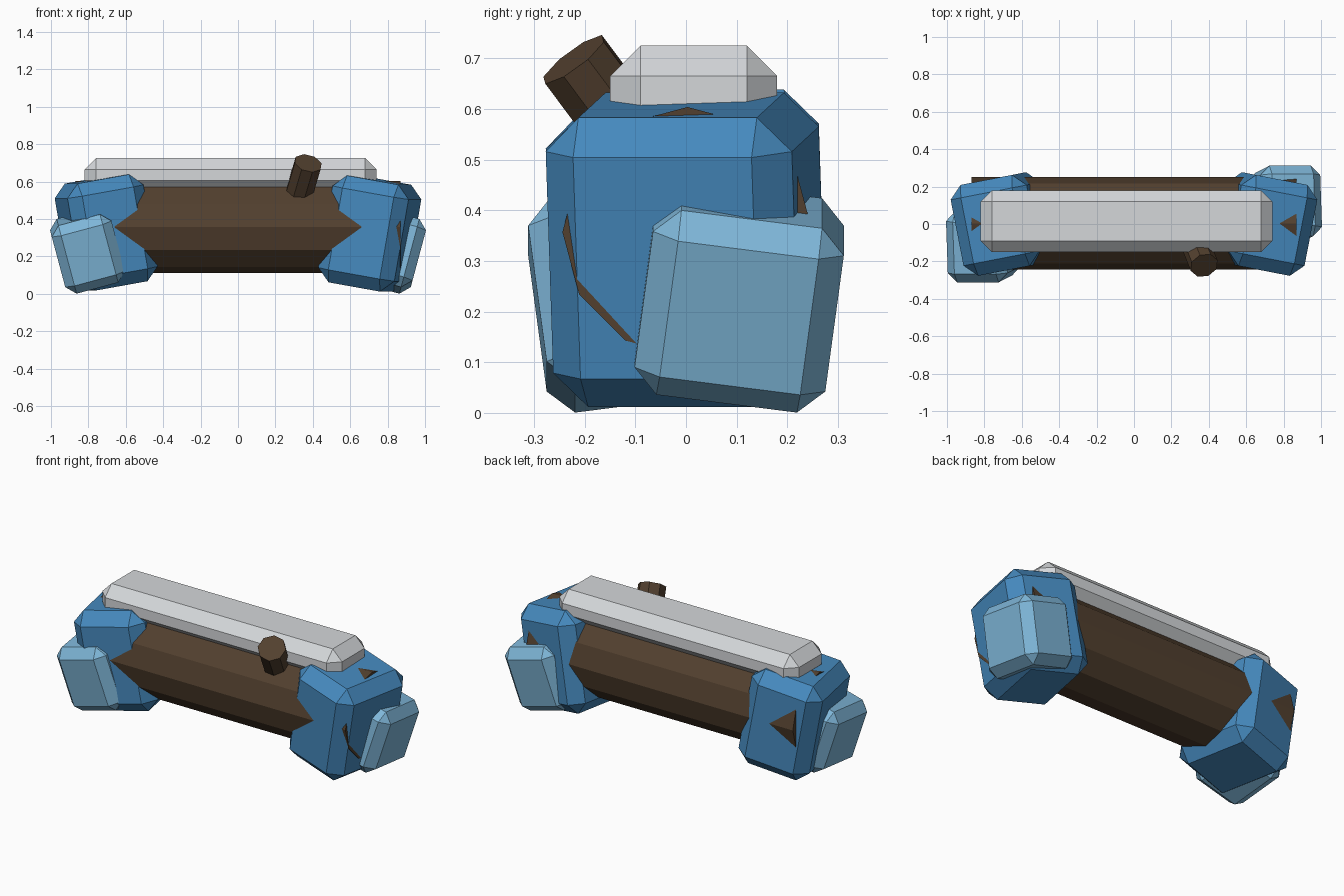
import bpy, bmesh
from math import radians
from mathutils import Vector, Matrix, Euler

if "Cube" in bpy.data.objects:
    bpy.data.objects.remove(bpy.data.objects["Cube"], do_unlink=True)


def material(name, colour):
    m = bpy.data.materials.new(name)
    m.use_nodes = True
    m.diffuse_color = (*colour, 1)
    m.node_tree.nodes["Principled BSDF"].inputs["Base Color"].default_value = (*colour, 1)
    return m


bark = material("dark bark", (0.085, 0.051, 0.028))
wood = material("cut wood", (0.34, 0.20, 0.10))
blue = material("blue", (0.06, 0.25, 0.51))
pale_blue = material("pale blue", (0.21, 0.47, 0.69))
grey = material("pale grey", (0.66, 0.68, 0.70))


def add_object(name, bm, mats):
    mesh = bpy.data.meshes.new(name)
    bm.to_mesh(mesh)
    bm.free()
    for m in mats:
        mesh.materials.append(m)
    obj = bpy.data.objects.new(name, mesh)
    bpy.context.collection.objects.link(obj)
    return obj


def chamfered_box(name, mat, size, centre, width, turn=(0, 0, 0)):
    bm = bmesh.new()
    bmesh.ops.create_cube(bm, size=1, matrix=Matrix.Diagonal((*size, 1)))
    obj = add_object(name, bm, [mat])
    obj.location = centre
    obj.rotation_euler = Euler([radians(a) for a in turn])
    bevel = obj.modifiers.new("chamfer", 'BEVEL')
    bevel.width = width
    bevel.segments = 1
    return obj


def cylinder(name, mats, sides, radius, start, end, rim=0):
    start, end = Vector(start), Vector(end)
    axis = end - start
    bm = bmesh.new()
    bmesh.ops.create_cone(bm, cap_ends=True, segments=sides, radius1=radius,
                          radius2=radius, depth=axis.length)
    if rim:
        # Bark ring around the cut wood at both ends
        caps = [f for f in bm.faces if len(f.verts) == sides]
        bmesh.ops.inset_individual(bm, faces=caps, thickness=rim)
        for f in caps:
            f.material_index = 1
    obj = add_object(name, bm, mats)
    obj.location = (start + end) / 2
    obj.rotation_euler = axis.to_track_quat('Z', 'Y').to_euler()
    return obj


# Log body and its branch stub
cylinder("log", [bark, wood], 12, 0.247, (-0.87, 0.003, 0.357), (0.87, 0.003, 0.357), rim=0.034)
tip = Vector((0.375, -0.222, 0.698))
cylinder("branch_stub", [bark], 8, 0.077, tip - Vector((0.07, -0.175, 0.234)), tip)

# Slab lying along the top
chamfered_box("top_slab", grey, (1.56, 0.33, 0.18), (-0.04, 0.015, 0.635), 0.06)

# Blocks clasping each end, mirrored across the middle
for side, name, z in ((1, "left", 0.322), (-1, "right", 0.328)):
    chamfered_box(name + "_end_block", blue, (0.42, 0.495, 0.58),
                  (side * 0.705, 0, z), 0.068, (0, side * 10, side * -11))

# Leaning outer plates, set opposite each other by a half turn
for side, name in ((1, "left"), (-1, "right")):
    chamfered_box(name + "_outer_plate", pale_blue, (0.33, 0.38, 0.38),
                  (side * 0.805, side * 0.105, 0.23), 0.05,
                  (-7.5, 15, 0 if side > 0 else 180))
